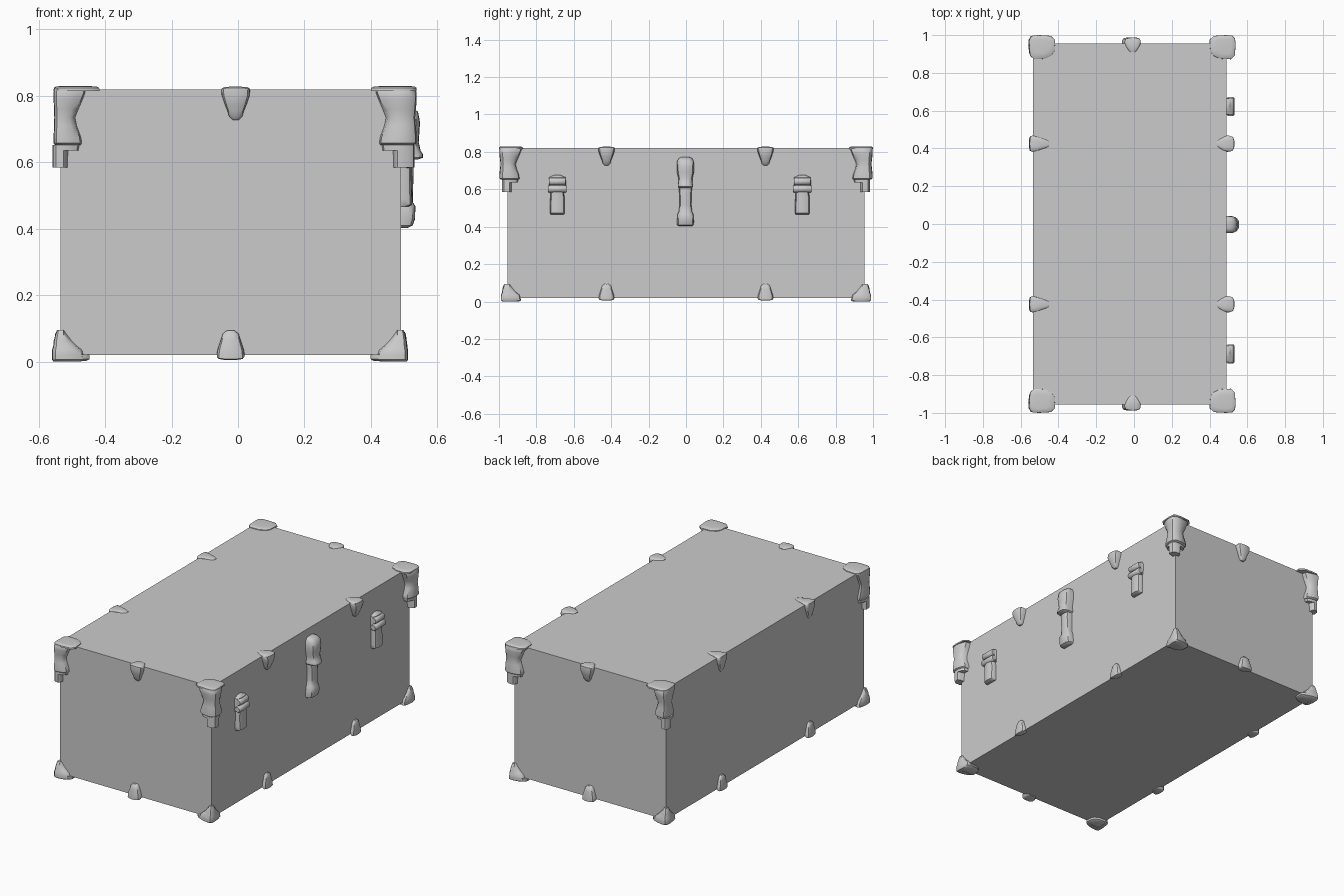
import bpy, bmesh, math

if "Cube" in bpy.data.objects:
    bpy.data.objects.remove(bpy.data.objects["Cube"])

X0, X1, Y, Z0, Z1 = -0.535, 0.49, 0.955, 0.02, 0.82   # trunk body limits


def finish(name, bm, smooth=True):
    bmesh.ops.recalc_face_normals(bm, faces=bm.faces)
    me = bpy.data.meshes.new(name)
    bm.to_mesh(me)
    bm.free()
    ob = bpy.data.objects.new(name, me)
    bpy.context.collection.objects.link(ob)
    if smooth:
        bpy.ops.object.select_all(action='DESELECT')
        ob.select_set(True)
        bpy.context.view_layer.objects.active = ob
        bpy.ops.object.shade_smooth_by_angle(angle=math.radians(40))
    return ob


def loft(name, rings):
    """Skin a closed solid through rings of equal point count."""
    bm = bmesh.new()
    vs = [[bm.verts.new(p) for p in r] for r in rings]
    n = len(vs[0])
    for a, b in zip(vs, vs[1:]):
        for i in range(n):
            j = (i + 1) % n
            bm.faces.new((a[i], a[j], b[j], b[i]))
    bm.faces.new(vs[0])
    bm.faces.new(vs[-1])
    return finish(name, bm)


DOME = [(-1, 0), (-.98, .5), (-.85, .82), (-.45, .97), (0, 1),
        (.45, .97), (.85, .82), (.98, .5), (1, 0)]


def strap(name, stations, frame):
    """Domed strip; station = base (o,h), crown (o,h), half width."""
    rings = []
    for (bo, bh), (co, ch), w in stations:
        rings.append([frame(u * w, bo + (co - bo) * t, bh + (ch - bh) * t)
                      for u, t in DOME])
    loft(name, rings)


def box(name, lo, hi):
    bm = bmesh.new()
    bmesh.ops.create_cube(bm, size=1)
    for v in bm.verts:
        v.co = [(a + b) / 2 + c * (b - a) for a, b, c in zip(lo, hi, v.co)]
    return finish(name, bm, False)


# Trunk body
box("trunk_body", (X0, -Y, Z0), (X1, Y, Z1))


# Edge clips wrapped over the top and bottom edges
def clip(name, out, inn, top, frame):
    e = -.003
    if top:
        st = [((-inn, -e), (-inn, -.003), .012),
              ((-inn * .8, -e), (-inn * .8, -.006), .022),
              ((-inn * .3, -e), (-inn * .3, -.008), .036),
              ((e, -e), (out * .6, -.008), .043),
              ((e, .004), (out * .95, -.004), .043),
              ((e, .018), (out, .018), .042),
              ((e, .045), (out * .85, .045), .033),
              ((e, .065), (out * .65, .065), .025),
              ((e, .082), (out * .5, .082), .02),
              ((e, .092), (out * .25, .092), .01)]
    else:
        st = [((-inn, -e), (-inn, -.006), .025),
              ((e, -e), (out * .7, -.015), .042),
              ((e, .003), (out, -.012), .042),
              ((e, .015), (out, .012), .04),
              ((e, .045), (out * .8, .045), .03),
              ((e, .064), (out * .7, .064), .024),
              ((e, .074), (out * .4, .074), .012)]
    strap(name, st, frame)


for top in (True, False):
    zf = (lambda h: Z1 - h) if top else (lambda h: Z0 + h)
    tag = "top" if top else "bottom"
    for s in (-1, 1):
        xc = -.007 if top else -.022
        clip(f"{tag}_end_clip", .033, .045 if top else .02, top,
             lambda u, o, h, s=s, xc=xc: (xc + u, s * (Y + o), zf(h)))
        for edge, d, out, inn in ((X0, -1, .018, .085), (X1, 1, .042, .05)):
            if not top:
                out, inn = .022, .02
            clip(f"{tag}_side_clip", out, inn, top,
                 lambda u, o, h, s=s, edge=edge, d=d:
                 (edge + d * o, s * .425 + u, zf(h)))


# Corner guards: L-shaped section lofted vertically around each corner
def guard(name, place, levels):
    rings = []
    for z, w, tx, ty in levels:
        sec = [(w, .003), (w - .005, -ty * .55), (w * .65, -ty * .8),
               (.01, -ty), (-tx * .55, -ty * .95), (-tx * .92, -ty * .6),
               (-tx, .01), (-tx * .8, w * .65), (-tx * .55, w - .005),
               (.003, w), (.004, .004)]
        rings.append([place(u, v, z) for u, v in sec])
    loft(name, rings)


CAP = [(0, .05), (.003, .018), (.018, .003), (.05, 0), (.115, .004),
       (.138, .025), (.134, .085), (.12, .108), (.085, .125), (.025, .128),
       (.004, .108)]

for edge, d, tx, bx in ((X0, 1, .02, .025), (X1, -1, .048, .022)):
    for s in (-1, 1):
        def place(u, v, z, edge=edge, d=d, s=s):
            return (edge + d * u, s * (Y - v), z)
        ty = .043
        guard("top_corner_guard", place, [
            (.822, .072, tx * .85, ty * .85), (.812, .076, tx, ty),
            (.79, .068, tx, ty), (.76, .055, tx * .95, ty * .92),
            (.735, .045, tx * .9, ty * .85), (.71, .05, tx * .95, ty * .92),
            (.675, .063, tx, ty), (.658, .065, tx, ty),
            (.652, .062, tx * .8, ty * .8)])
        lx, ly = max(tx * .85, .024), .03
        guard("corner_bracket_flange", place,
              [(.652, .058, lx, ly), (.636, .055, lx, ly)])
        guard("corner_bracket_foot", place,
              [(.637, .024, lx, ly), (.585, .022, lx, ly)])
        # Cap plate over the top corner, with a low crown
        rings = []
        for z, k in ((.815, 1), (.824, .99), (.828, .9), (.83, .6)):
            rings.append([place(-tx + .055 + (a - .055) * k,
                                -.045 + .055 + (b - .055) * k, z)
                          for a, b in CAP])
        loft("top_corner_cap", rings)
        guard("bottom_corner_guard", place, [
            (0, .062, bx * .8, .027), (.006, .073, bx, .035),
            (.02, .07, bx, .035), (.035, .066, bx, .034),
            (.048, .05, bx * .85, .028), (.062, .036, bx * .8, .026),
            (.08, .022, bx * .6, .02), (.095, .012, bx * .4, .012)])
        rings = [[place(-bx + .05 + (a - .05) * k, -.035 + .05 + (b - .05) * k, z)
                  for a, b in CAP] for z, k in ((.021, .72), (.008, .72), (.002, .6))]
        loft("bottom_corner_foot", rings)


# Hardware on the lock side (+x)
def hasp(name, yc, rows):
    strap(name, [((-.003, z), (o, z), w) for z, o, w in rows],
          lambda u, o, z: (X1 + o, yc + u, z))


hasp("lock_hasp_upper", -.003, [
    (.772, .012, .022), (.766, .035, .035), (.752, .052, .044),
    (.72, .058, .046), (.69, .056, .045), (.66, .054, .038),
    (.635, .06, .037), (.624, .067, .041), (.614, .067, .041),
    (.608, .05, .036)])
hasp("lock_hasp_lower", -.003, [
    (.612, .036, .035), (.58, .039, .033), (.52, .037, .031),
    (.48, .036, .036), (.468, .044, .042), (.43, .043, .045),
    (.41, .036, .044), (.403, .022, .036)])


def bar(name, yc, z, x, r, half):
    """Rounded roller lying along y."""
    rings = [[(x + r * k * math.cos(a), yc + y, z + r * k * math.sin(a))
              for a in [i * math.pi / 8 for i in range(16)]]
             for y, k in ((-half, .8), (-half + .005, 1),
                          (half - .005, 1), (half, .8))]
    loft(name, rings)


for yc in (-.688, .622):
    hasp("side_latch_tongue", yc, [
        (.59, .032, .036), (.55, .032, .038), (.49, .034, .039),
        (.472, .034, .039), (.466, .022, .036)])
    hasp("side_latch_plate", yc, [
        (.677, .012, .015), (.664, .026, .044), (.64, .026, .046),
        (.585, .026, .044)])
    bar("side_latch_roller", yc, .642, X1 + .02, .02, .044)
    bar("side_latch_hinge", yc, .602, X1 + .022, .019, .05)
